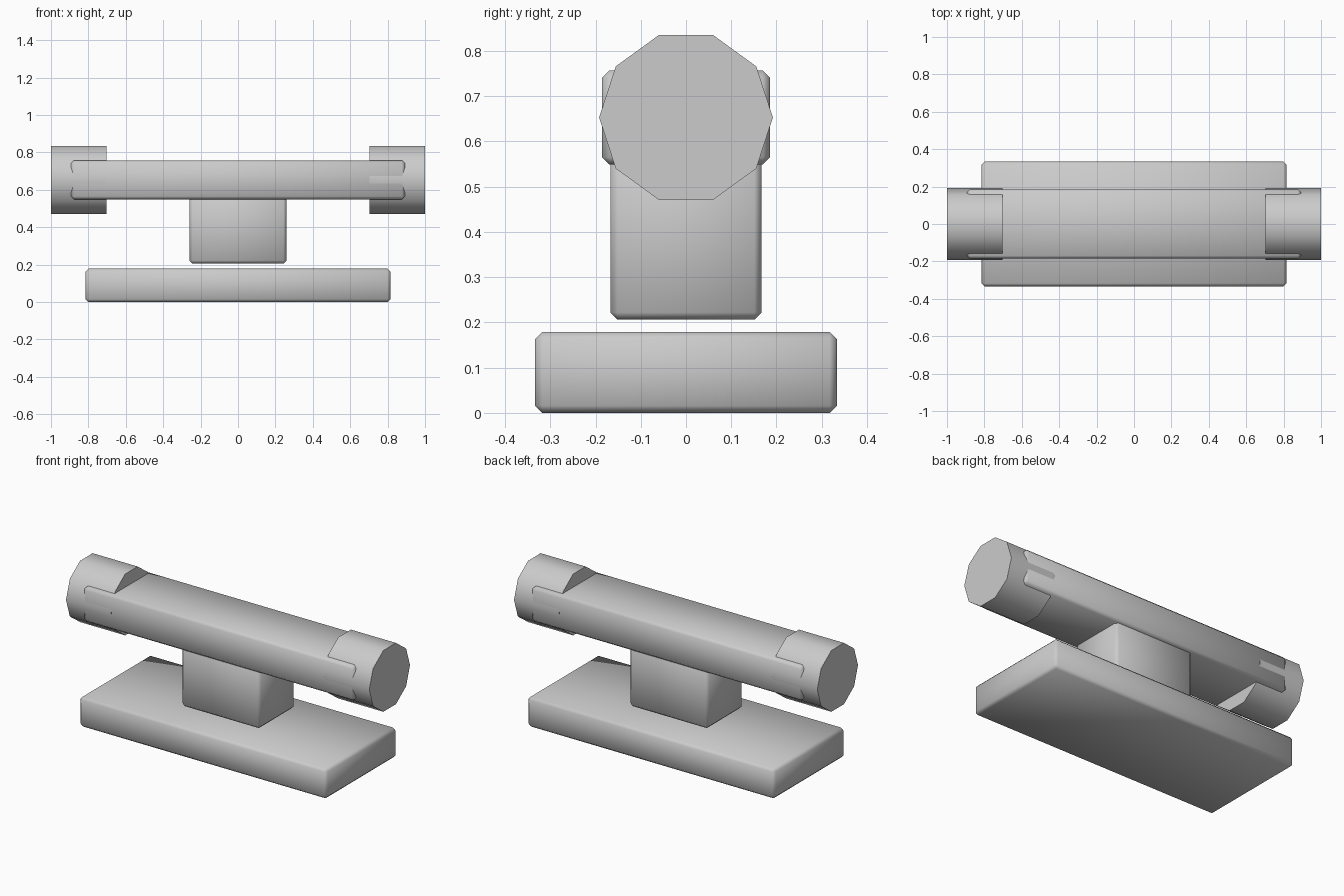
import bpy
from math import pi, radians

if "Cube" in bpy.data.objects:
    bpy.data.objects.remove(bpy.data.objects["Cube"])

AXIS_Z = 0.653  # height of the bar and cap axis


def soft_box(name, size, z0, z1):
    """Box centred on x and y with a one-step chamfer and smooth shading."""
    bpy.ops.mesh.primitive_cube_add(size=1, location=(0, 0, (z0 + z1) / 2))
    ob = bpy.context.object
    ob.name = name
    ob.scale = (size[0], size[1], z1 - z0)
    bpy.ops.object.transform_apply(location=False, rotation=False, scale=True)
    bev = ob.modifiers.new("chamfer", 'BEVEL')
    bev.width = 0.016
    bev.segments = 1
    bpy.ops.object.shade_smooth()
    return ob


# Base slab, floating pedestal block and long crossbar
soft_box("base_slab", (1.631, 0.667), 0.0, 0.179)
soft_box("pedestal_block", (0.518, 0.334), 0.206, 0.60)
soft_box("crossbar", (1.786, 0.371), 0.549, 0.757)

# Ten-sided end caps, a corner pointing to front and back
for side, sx in (("left", -1), ("right", 1)):
    bpy.ops.mesh.primitive_cylinder_add(
        vertices=10, radius=0.192, depth=0.297,
        location=(sx * 0.8515, 0, AXIS_Z), rotation=(0, pi / 2, 0))
    cap = bpy.context.object
    cap.name = side + "_end_cap"
    bpy.ops.object.transform_apply(location=False, rotation=True, scale=False)
    bpy.ops.object.shade_smooth_by_angle(angle=radians(40))
